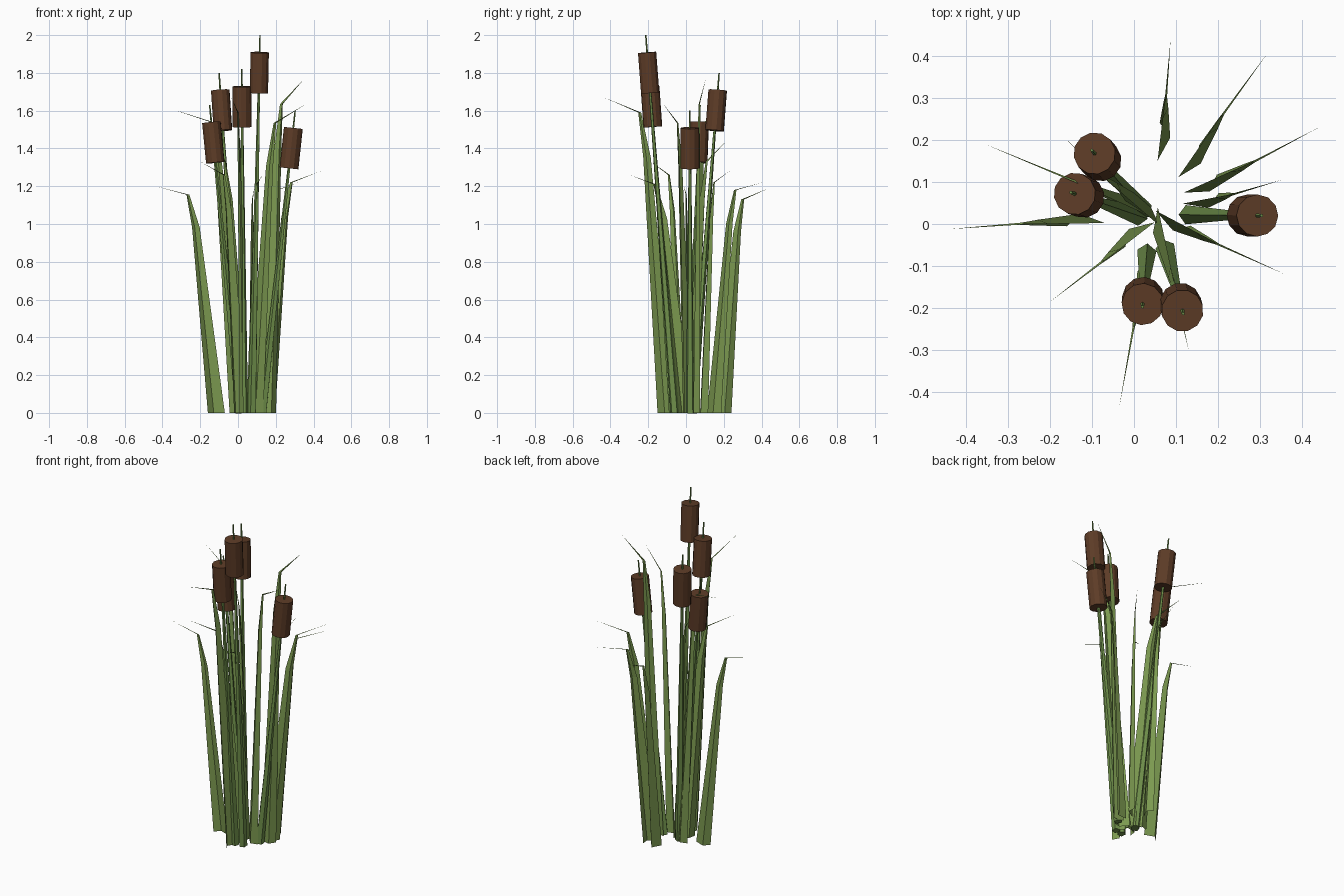
import bpy, bmesh
from mathutils import Vector

if "Cube" in bpy.data.objects:
    bpy.data.objects.remove(bpy.data.objects["Cube"])


def material(name, col):
    m = bpy.data.materials.new(name)
    m.diffuse_color = (*col, 1)
    m.use_nodes = True
    m.node_tree.nodes["Principled BSDF"].inputs["Base Color"].default_value = m.diffuse_color
    return m


GREEN = material("leaf_green", (0.20, 0.32, 0.08))
STEM = material("stem_green", (0.16, 0.28, 0.07))
BROWN = material("seed_brown", (0.11, 0.045, 0.02))


def finish(bm, name, mat):
    me = bpy.data.meshes.new(name)
    bm.to_mesh(me)
    bm.free()
    me.materials.append(mat)
    ob = bpy.data.objects.new(name, me)
    bpy.context.collection.objects.link(ob)


def rod(name, a, b, r1, r2, sides, mat):
    """Tapered closed rod from a to b."""
    a, b = Vector(a), Vector(b)
    bm = bmesh.new()
    bmesh.ops.create_cone(bm, cap_ends=True, segments=sides, radius1=r1,
                          radius2=r2, depth=(b - a).length)
    rot = (b - a).to_track_quat('Z', 'Y')
    for v in bm.verts:
        v.co = rot @ v.co + (a + b) / 2
    finish(bm, name, mat)


def leaf(name, base, bend, tip):
    """Folded blade: V section, tapering upward, bent over near the top."""
    base, bend, tip = Vector((*base, 0)), Vector(bend), Vector(tip)
    out = tip - base
    out.z = 0
    out.normalize()
    side = Vector((out.y, -out.x, 0))
    mid = base.lerp(bend, 0.72)
    mid.z = bend.z * 0.85
    bm = bmesh.new()
    rings = []
    for c, s in ((base, 1), (mid, 0.45), (bend, 0.17)):
        pts = ((-0.045, -0.005), (0.012, 0.02), (0.045, -0.008))
        rings.append([bm.verts.new(c + out * u * s + side * w * s) for u, w in pts])
    for lo, hi in zip(rings, rings[1:]):
        for i in range(2):
            bm.faces.new((lo[i], lo[i + 1], hi[i + 1], hi[i]))
    end = bm.verts.new(tip)
    for i in range(2):
        bm.faces.new((rings[-1][i], rings[-1][i + 1], end))
    finish(bm, name, GREEN)


# Cattail stems: base (x, y), tip (x, y, z)
CATTAILS = [
    ((0.02, 0.035), (-0.10, 0.175, 1.80)),
    ((0.01, 0.02), (-0.15, 0.075, 1.63)),
    ((0.03, -0.07), (0.02, -0.197, 1.82)),
    ((0.075, -0.06), (0.117, -0.213, 2.00)),
    ((0.13, 0.022), (0.303, 0.02, 1.60)),
]
for n, (base, tip) in enumerate(CATTAILS, 1):
    a, b = Vector((*base, 0)), Vector(tip)
    d = (b - a).normalized()
    rod(f"stem_{n}", a, b, 0.024, 0.004, 5, STEM)
    rod(f"seed_head_{n}", b - d * 0.307, b - d * 0.092, 0.05, 0.05, 12, BROWN)

# Leaves: base (x, y), bend point, tip
LEAVES = [
    ((0.065, 0.195), (0.075, 0.30, 1.13), (0.087, 0.44, 1.19)),
    ((0.135, 0.145), (0.21, 0.26, 1.18), (0.318, 0.407, 1.22)),
    ((0.16, 0.09), (0.283, 0.148, 1.22), (0.44, 0.23, 1.28)),
    ((0.16, 0.055), (0.23, 0.07, 1.635), (0.352, 0.105, 1.77)),
    ((0.09, 0.008), (0.195, -0.045, 1.535), (0.36, -0.12, 1.635)),
    ((0.062, -0.005), (0.10, -0.165, 1.21), (0.13, -0.30, 1.26)),
    ((0.03, -0.105), (0.0, -0.245, 1.59), (-0.035, -0.435, 1.67)),
    ((0.01, -0.02), (-0.075, -0.09, 1.26), (-0.20, -0.185, 1.33)),
    ((-0.115, 0.005), (-0.265, 0.0, 1.155), (-0.437, -0.012, 1.20)),
    ((0.0, 0.04), (-0.14, 0.10, 1.54), (-0.355, 0.19, 1.61)),
    ((0.03, 0.03), (-0.07, 0.11, 1.33), (-0.165, 0.205, 1.43)),
]
for n, spec in enumerate(LEAVES, 1):
    leaf(f"leaf_{n}", *spec)
